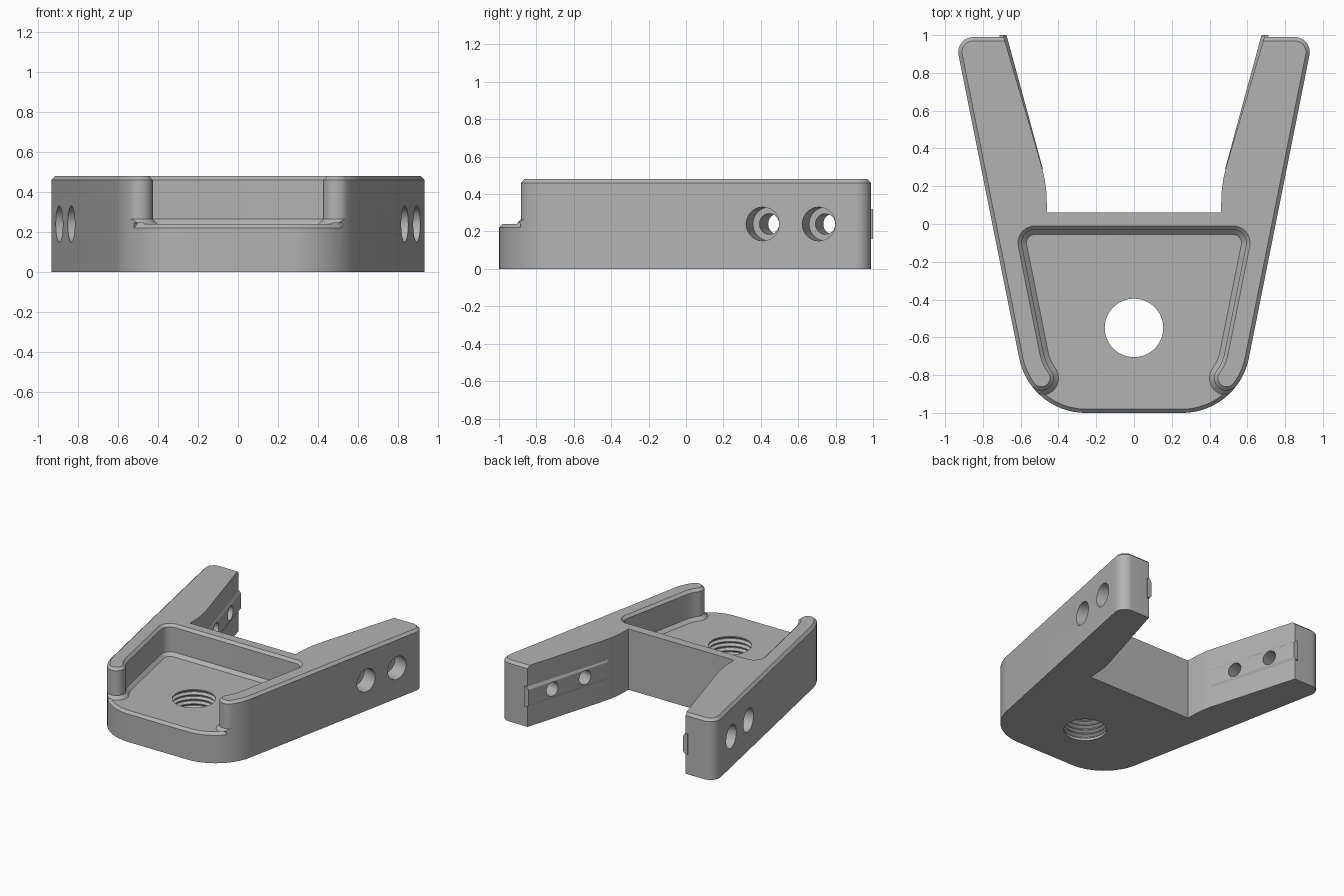
import bpy, bmesh, math
from mathutils import Vector

cube = bpy.data.objects.get("Cube")
if cube:
    bpy.data.objects.remove(cube, do_unlink=True)

grey = bpy.data.materials.new("plain grey")
grey.use_nodes = True
GREY = (0.45, 0.45, 0.45, 1)
grey.diffuse_color = GREY
grey.node_tree.nodes["Principled BSDF"].inputs["Base Color"].default_value = GREY


def arc(c, r, a, b, n):
    return [(c[0] + r * math.cos(a + (b - a) * i / n),
             c[1] + r * math.sin(a + (b - a) * i / n)) for i in range(n + 1)]


def mirrored(half):
    return half + [(-x, y) for x, y in reversed(half)]


def offset(pts, d):
    """Move a counter-clockwise outline outward by d with mitred corners."""
    out = []
    for i, p in enumerate(pts):
        p = Vector(p)
        e1 = (p - Vector(pts[i - 1])).normalized()
        e2 = (Vector(pts[(i + 1) % len(pts)]) - p).normalized()
        n1, n2 = Vector((e1.y, -e1.x)), Vector((e2.y, -e2.x))
        out.append(tuple(p + (n1 + n2) * d / (1 + n1.dot(n2))))
    return out


def at(pts, z):
    return [(x, y, z) for x, y in pts]


def loft(name, rings, chamfer=None, width=0.02):
    """Skin closed rings, cap both ends and optionally chamfer chosen edges."""
    bm = bmesh.new()
    rows = [[bm.verts.new(p) for p in ring] for ring in rings]
    for lo, hi in zip(rows, rows[1:]):
        for i in range(len(lo)):
            bm.faces.new((lo[i - 1], lo[i], hi[i], hi[i - 1]))
    bm.faces.new(rows[0][::-1])
    bm.faces.new(rows[-1])
    bmesh.ops.recalc_face_normals(bm, faces=bm.faces[:])
    if chamfer:
        edges = [e for e in bm.edges if chamfer(e)]
        bmesh.ops.bevel(bm, geom=edges, offset=width, segments=1,
                        affect='EDGES', clamp_overlap=True)
    mesh = bpy.data.meshes.new(name)
    bm.to_mesh(mesh)
    bm.free()
    mesh.materials.append(grey)
    obj = bpy.data.objects.new(name, mesh)
    bpy.context.collection.objects.link(obj)
    return obj


def lathe(name, origin, axis, profile, n=40):
    """Solid of revolution from (distance along axis, radius) pairs."""
    axis = Vector(axis).normalized()
    u = axis.orthogonal().normalized()
    v = axis.cross(u)
    turn = [2 * math.pi * i / n for i in range(n)]
    return loft(name, [[Vector(origin) + axis * d + (u * math.cos(t) + v * math.sin(t)) * r
                        for t in turn] for d, r in profile])


def volume(mesh):
    bm = bmesh.new()
    bm.from_mesh(mesh)
    result = bm.calc_volume()
    bm.free()
    return result


def combine(target, tool, operation):
    """Apply a boolean, taking the first solver that returns a sound solid."""
    before = volume(target.data)
    mod = target.modifiers.new("cut", 'BOOLEAN')
    mod.operation, mod.object = operation, tool
    for solver in ('MANIFOLD', 'EXACT', 'FLOAT'):
        mod.solver = solver
        bpy.context.view_layer.update()
        graph = bpy.context.evaluated_depsgraph_get()
        mesh = bpy.data.meshes.new_from_object(target.evaluated_get(graph))
        ratio = volume(mesh) / before
        if 0.5 < ratio < 1.2 and abs(ratio - 1) > 1e-6:
            target.data = mesh
            break
    target.modifiers.clear()
    bpy.data.objects.remove(tool, do_unlink=True)


# Main dimensions
HEIGHT, FLOOR, END = 0.48, 0.24, 0.99
R, C = 0.36, Vector((0.255, -0.64))       # front corner
SIDE = math.atan(-0.2)                    # direction the side walls face
RIGHT = math.radians(90)


def corner(c0, r0, y, r):
    """Centre of a fillet between the slanted side and a straight edge at y."""
    cy = y - r
    return (c0.x + (r0 - r) / math.cos(SIDE) + 0.2 * (cy - c0.y), cy)


# Forked body with a chamfered top rim
outer = arc(C, R, -RIGHT, SIDE, 18) + arc(corner(C, R, END, 0.08), 0.08, SIDE, RIGHT, 9)
inner = [(0.69, END), (0.49, 0.31), (0.473, 0.24), (0.464, 0.17), (0.46, 0.06)]
outline = mirrored(outer + inner)


def top_rim(e):
    a, b = (v.co for v in e.verts)
    inside = all(p.y > 0.05 and abs(p.x) < 0.7 for p in (a, b))
    return min(a.z, b.z) > HEIGHT - 0.001 and not inside


body = loft("forked_body", [at(outline, 0), at(outline, HEIGHT)], top_rim)

# Raised rails on the inner faces of the arms
for s in (-1, 1):
    ends = []
    for x, y, rise in ((0.485, 0.29, 0.003), (0.693, 1.0, 0.018)):
        ends.append([(s * (x + 0.02), y, 0.16), (s * x, y, 0.16), (s * (x - rise), y, 0.18),
                     (s * (x - rise), y, 0.30), (s * x, y, 0.32), (s * (x + 0.02), y, 0.32)])
    combine(body, loft("rail", ends), 'UNION')

# Open-fronted pocket, flared at the rim and coved at the floor
TIP = 0.066
a0 = math.radians(-36.7)
u = Vector((math.cos(a0), math.sin(a0)))
tip = C + u * (R - TIP)
exit_point = tip + u * 0.36
pocket = [(exit_point.x, -1.3), tuple(exit_point)]
pocket += arc(tip, TIP, a0, a0 - math.pi, 16)
pocket += arc(C, R - 2 * TIP, a0, SIDE, 5)[1:]
pocket += arc(corner(C, R - 2 * TIP, -0.03, 0.07), 0.07, SIDE, RIGHT, 9)
pocket = mirrored(pocket)
levels = ((FLOOR, -0.025), (0.265, 0), (0.46, 0), (0.5, 0.04))
combine(body, loft("pocket_cutter", [at(offset(pocket, d), z) for z, d in levels]), 'DIFFERENCE')

# Chamfer along the front lip
lip = arc(C, 1, math.radians(-43), -RIGHT, 14)
sections = []
for s, path in ((1, lip), (-1, lip[::-1])):
    for x, y in path:
        n = Vector((x, y)) - C
        sections.append([(s * (C.x + n.x * (R + d)), C.y + n.y * (R + d), z)
                         for d, z in ((-0.025, 0.245), (0.02, 0.245), (0.02, 0.2))])
combine(body, loft("lip_cutter", sections), 'DIFFERENCE')

# Threaded hole through the floor
thread = [(-0.05, 0.155)]
for i in range(6):
    z = 0.02 + i * 0.036
    thread += [(z, 0.155), (z + 0.013, 0.175), (z + 0.018, 0.175), (z + 0.031, 0.155)]
thread += [(0.3, 0.155)]
combine(body, lathe("thread_cutter", (0, -0.55, 0), (0, 0, 1), thread, 48), 'DIFFERENCE')

# Counterbored bolt holes through both arms
bore = [(-0.1, 0.09), (0.13, 0.09), (0.13, 0.055), (0.5, 0.055)]
for s in (-1, 1):
    for y in (0.41, 0.71):
        x = C.x + R / math.cos(SIDE) + 0.2 * (y - C.y)
        combine(body, lathe("bolt_cutter", (s * x, y, 0.24), (-s, 0.28, 0), bore), 'DIFFERENCE')

bpy.ops.object.select_all(action='DESELECT')
body.select_set(True)
bpy.context.view_layer.objects.active = body
bpy.ops.object.shade_smooth_by_angle(angle=math.radians(25))
